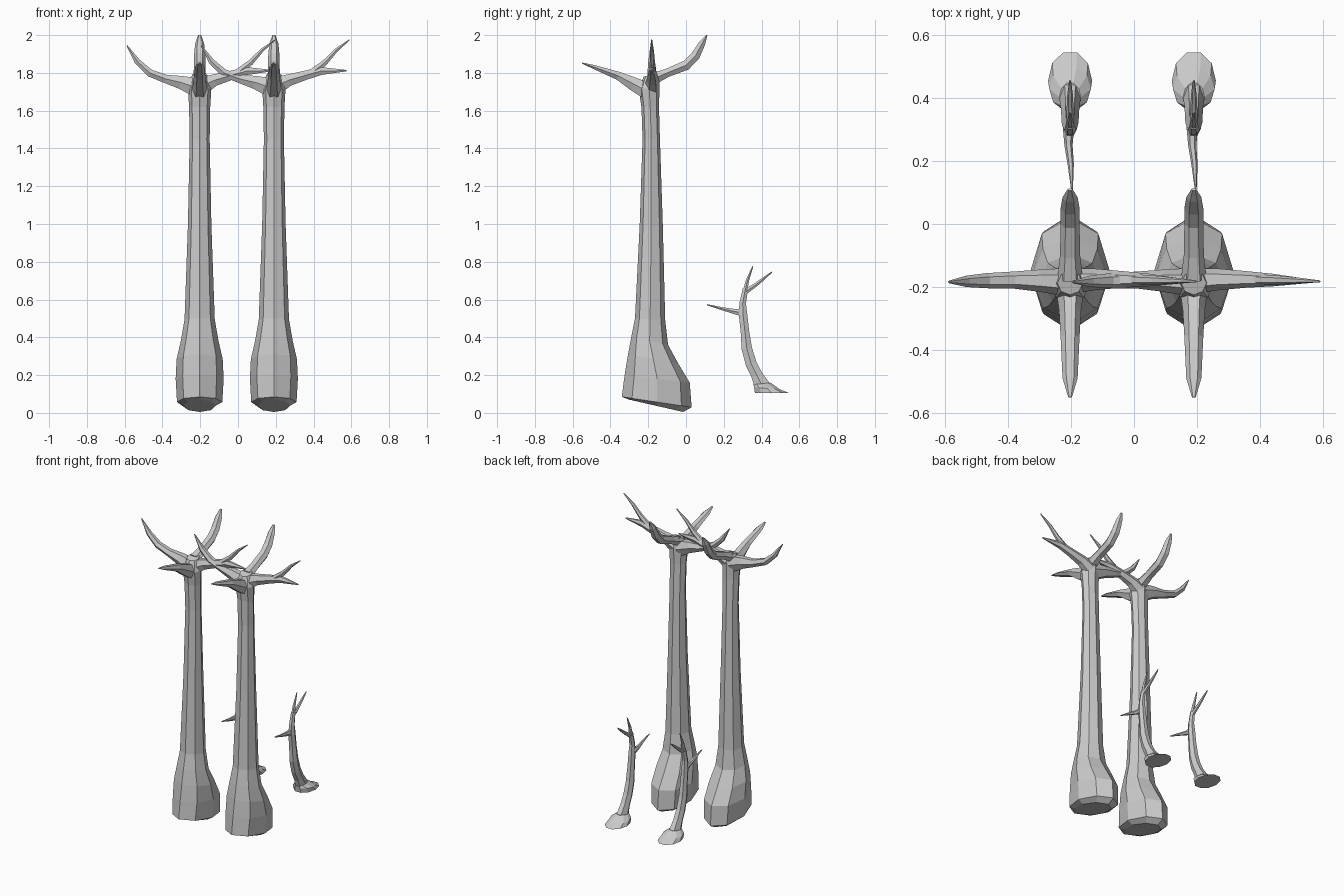
import bpy, bmesh, math
from mathutils import Vector

X, Y = Vector((1, 0, 0)), Vector((0, 1, 0))


def loft(name, rings, cx):
    """Skin a list of equal-sized rings, cap both ends, flat shaded."""
    bm = bmesh.new()
    rows = [[bm.verts.new(p) for p in ring] for ring in rings]
    n = len(rows[0])
    for a, b in zip(rows, rows[1:]):
        for i in range(n):
            j = (i + 1) % n
            bm.faces.new((a[i], a[j], b[j], b[i]))
    bm.faces.new(rows[0][::-1])
    bm.faces.new(rows[-1])
    bmesh.ops.recalc_face_normals(bm, faces=bm.faces)
    me = bpy.data.meshes.new(name)
    bm.to_mesh(me)
    bm.free()
    ob = bpy.data.objects.new(name, me)
    ob.location.x = cx
    bpy.context.collection.objects.link(ob)


def slanted(name, sections, cx, n=8):
    """Upright trunk; sections: (half width, front y, front z, back y, back z)."""
    rings = []
    for hw, fy, fz, by, bz in sections:
        ring = []
        for i in range(n):
            a = 2 * math.pi * i / n
            t = (1 + math.sin(a)) / 2
            ring.append((hw * math.cos(a), fy + (by - fy) * t, fz + (bz - fz) * t))
        rings.append(ring)
    loft(name, rings, cx)


def branch(name, path, side, cx, n=6):
    """Tapered limb; path: (x, y, z, radius along side, radius across)."""
    pts = [Vector(p[:3]) for p in path]
    rings = []
    for k, p in enumerate(path):
        t = (pts[min(k + 1, len(pts) - 1)] - pts[max(k - 1, 0)]).normalized()
        up = t.cross(side).normalized()
        rings.append([pts[k] + side * p[3] * math.cos(2 * math.pi * i / n)
                      + up * p[4] * math.sin(2 * math.pi * i / n) for i in range(n)])
    loft(name, rings, cx)


# Tall tree
TRUNK = [(.085, -.30, .07, -.015, .005), (.12, -.34, .085, .03, .03),
         (.127, -.325, .20, .02, .16), (.122, -.307, .31, -.04, .26),
         (.10, -.29, .40, -.095, .36), (.08, -.27, .50, -.11, .49),
         (.062, -.245, 1.0, -.123, 1.0), (.053, -.23, 1.45, -.138, 1.45),
         (.056, -.236, 1.62, -.143, 1.62), (.062, -.25, 1.71, -.14, 1.73),
         (.04, -.225, 1.78, -.15, 1.80)]
FRONT = [(0, -.20, 1.70, .045, .05), (0, -.275, 1.74, .035, .042),
         (0, -.36, 1.785, .03, .025), (0, -.49, 1.832, .024, .012),
         (0, -.55, 1.852, .006, .003)]
BACK = [(0, -.17, 1.77, .04, .035), (0, -.10, 1.80, .032, .026),
        (0, 0, 1.84, .03, .03), (0, .05, 1.89, .03, .028),
        (0, .085, 1.955, .024, .02), (0, .11, 2.0, .008, .004)]
LEFT = [(-.01, -.185, 1.72, .045, .06), (-.10, -.18, 1.75, .035, .04),
        (-.18, -.178, 1.768, .027, .026), (-.265, -.18, 1.80, .024, .023),
        (-.33, -.182, 1.86, .018, .018), (-.385, -.184, 1.945, .004, .003)]
RIGHT = [(.01, -.18, 1.73, .04, .055), (.08, -.176, 1.762, .034, .036),
         (.17, -.176, 1.788, .026, .028), (.25, -.178, 1.81, .02, .024),
         (.385, -.182, 1.812, .004, .004)]
TWIG = [(.20, -.177, 1.80, .018, .022), (.27, -.178, 1.855, .014, .017),
        (.33, -.18, 1.92, .01, .011), (.40, -.182, 1.975, .003, .003)]

# Small tree behind: spreading foot, trunk and three twigs
FOOT = [(.07, .36, .105, .55, .105), (.066, .357, .135, .50, .125),
        (.034, .355, .15, .45, .16)]
STEM = [(0, .405, .14, .035, .048), (0, .375, .20, .03, .035),
        (0, .345, .26, .028, .034), (0, .322, .34, .027, .032),
        (0, .312, .43, .024, .026), (0, .302, .52, .022, .026),
        (0, .300, .58, .018, .02), (0, .315, .66, .014, .016)]
STEM_FRONT = [(-.005, .305, .53, .018, .025), (-.005, .25, .538, .013, .015),
              (.002, .19, .552, .01, .009), (.006, .11, .573, .003, .003)]
STEM_TOP = [(0, .312, .64, .013, .014), (0, .325, .70, .01, .01),
            (0, .354, .777, .003, .003)]
STEM_BACK = [(0, .312, .64, .013, .016), (0, .365, .675, .011, .012),
             (0, .41, .71, .009, .009), (0, .455, .746, .003, .003)]

for tag, cx in (("left", -.203), ("right", .19)):
    slanted(f"{tag}_tall_trunk", TRUNK, cx)
    branch(f"{tag}_front_branch", FRONT, X, cx)
    branch(f"{tag}_back_branch", BACK, X, cx)
    branch(f"{tag}_outer_left_branch", LEFT, Y, cx)
    branch(f"{tag}_outer_right_branch", RIGHT, Y, cx)
    branch(f"{tag}_fork_twig", TWIG, Y, cx)
    slanted(f"{tag}_small_foot", FOOT, cx, 10)
    branch(f"{tag}_small_trunk", STEM, X, cx)
    branch(f"{tag}_small_front_twig", STEM_FRONT, X, cx)
    branch(f"{tag}_small_top_twig", STEM_TOP, X, cx)
    branch(f"{tag}_small_back_twig", STEM_BACK, X, cx)
